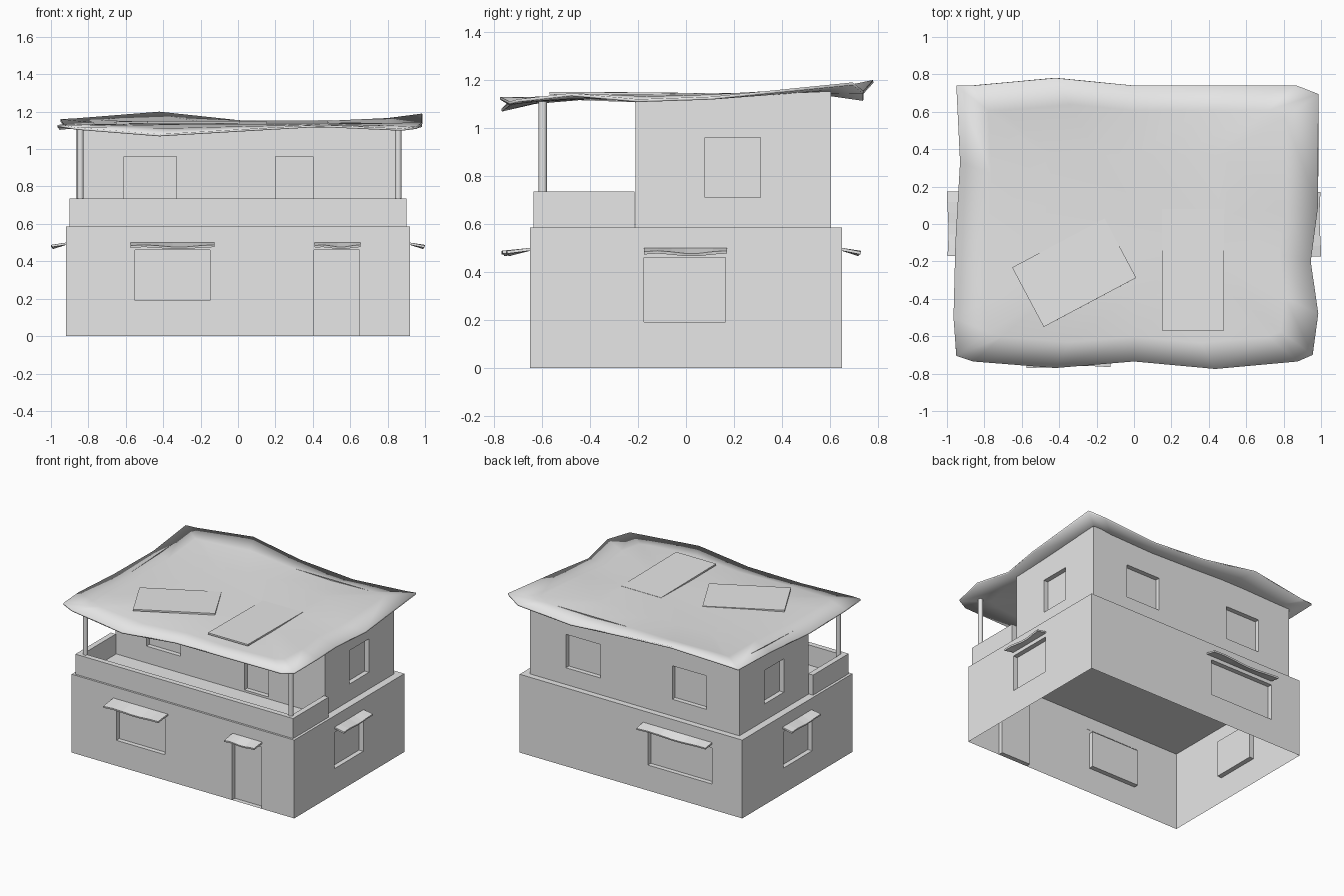
import bpy, bmesh, math
from mathutils import Vector

cube = bpy.data.objects.get("Cube")
if cube:
    bpy.data.objects.remove(cube, do_unlink=True)

plaster = bpy.data.materials.new("light_grey_plaster")
plaster.use_nodes = True
GREY = (0.8, 0.8, 0.8, 1)
plaster.diffuse_color = GREY
plaster.node_tree.nodes["Principled BSDF"].inputs["Base Color"].default_value = GREY

# Outward direction of every house side; "along" runs to the right seen from outside
SIDES = {"front": (0, -1), "right": (1, 0), "back": (0, 1), "left": (-1, 0)}


def place(side, u, d, z):
    nx, ny = SIDES[side]
    return Vector((-ny * u + nx * d, nx * u + ny * d, z))


def finish(name, bm, thickness=0, smooth=False):
    bmesh.ops.remove_doubles(bm, verts=bm.verts, dist=0.0005)
    mesh = bpy.data.meshes.new(name)
    bm.to_mesh(mesh)
    bm.free()
    obj = bpy.data.objects.new(name, mesh)
    bpy.context.collection.objects.link(obj)
    mesh.materials.append(plaster)
    if thickness:
        mod = obj.modifiers.new("Thickness", 'SOLIDIFY')
        mod.thickness = thickness
        mod.offset = -1
    if smooth:
        bpy.ops.object.select_all(action='DESELECT')
        obj.select_set(True)
        bpy.context.view_layer.objects.active = obj
        bpy.ops.object.shade_smooth_by_angle(angle=math.radians(30))
    return obj


def quad(bm, points):
    bm.faces.new([bm.verts.new(p) for p in points])


def add_box(bm, x0, x1, y0, y1, z0, z1):
    verts = bmesh.ops.create_cube(bm, size=1)["verts"]
    for v in verts:
        v.co = Vector(((x0 + x1) / 2 + v.co.x * (x1 - x0),
                       (y0 + y1) / 2 + v.co.y * (y1 - y0),
                       (z0 + z1) / 2 + v.co.z * (z1 - z0)))


def wall(name, side, u0, u1, d, z0, z1, openings, top=None):
    """Flat wall whose openings (u0, u1, z0, z1) are recessed panels."""
    bm = bmesh.new()
    inset = 0.035
    us = sorted({u0, u1, *(o[0] for o in openings), *(o[1] for o in openings)})
    zs = sorted({z0, z1, *(o[2] for o in openings), *(o[3] for o in openings)})

    def at(u, z, depth=0):
        p = place(side, u, d - depth, z)
        if top and z == z1:
            p.z = top(p.y)
        return p

    for a, b in zip(us, us[1:]):
        for c, e in zip(zs, zs[1:]):
            mu, mz = (a + b) / 2, (c + e) / 2
            if not any(o[0] < mu < o[1] and o[2] < mz < o[3] for o in openings):
                quad(bm, [at(a, c), at(b, c), at(b, e), at(a, e)])
    for a, b, c, e in openings:
        ring = [(a, c), (b, c), (b, e), (a, e)]
        quad(bm, [at(u, z, inset) for u, z in ring])
        for p, q in zip(ring, ring[1:] + ring[:1]):
            quad(bm, [at(*p), at(*q), at(*q, inset), at(*p, inset)])
    return finish(name, bm)


def canopy(name, side, u0, u1, d, reach):
    """Thin wavy awning sloping away from the wall."""
    bm = bmesh.new()
    n = 6
    rows = []
    for i in range(n + 1):
        t = i / n
        u = u0 + (u1 - u0) * t
        wave = 0.006 * math.sin(t * math.tau * 1.2 + 0.4)
        rows.append((place(side, u, d, 0.5),
                     place(side, u, d + reach * (0.95 + 0.05 * math.cos(5 * t)),
                           0.482 + wave)))
    for (a, b), (c, e) in zip(rows, rows[1:]):
        quad(bm, [a, b, e, c])
    return finish(name, bm, 0.012)


# Ground floor: four walls, open underneath, closed on top
HX, HY, GZ = 0.92, 0.65, 0.585
ground = {
    "front": (HX, HY, [(-0.55, -0.15, 0.19, 0.46), (0.405, 0.65, 0, 0.46)]),
    "right": (HY, HX, [(-0.175, 0.165, 0.19, 0.46)]),
    "back": (HX, HY, [(0.14, 0.67, 0.19, 0.46)]),
    "left": (HY, HX, [(-0.165, 0.175, 0.19, 0.46)]),
}
for side, (half, d, holes) in ground.items():
    wall("ground_wall_" + side, side, -half, half, d, 0, GZ, holes)
bm = bmesh.new()
quad(bm, [(-HX, -HY, GZ), (HX, -HY, GZ), (HX, HY, GZ), (-HX, HY, GZ)])
finish("ground_ceiling", bm)


# Upper floor, set back behind the balcony
def wall_top(y):
    return 1.118 + 0.035 * (y + 0.21) / 0.815


UX, UF, UB = 0.865, -0.21, 0.605
LOW, HIGH = 0.71, 0.96
wall("upper_wall_front", "front", -UX, UX, -UF, GZ, 1.12,
     [(-0.61, -0.33, LOW, HIGH), (0.2, 0.4, 0.6, HIGH)], wall_top)
wall("upper_wall_back", "back", -UX, UX, UB, GZ, 1.12,
     [(-0.57, -0.285, LOW, HIGH), (0.31, 0.595, LOW, HIGH)], wall_top)
wall("upper_wall_right", "right", UF, UB, UX, GZ, 1.12,
     [(0.08, 0.31, LOW, HIGH)], wall_top)
wall("upper_wall_left", "left", -UB, -UF, UX, GZ, 1.12,
     [(-0.31, -0.08, LOW, HIGH)], wall_top)

# Balcony parapet
bm = bmesh.new()
BX, BF, BT, BZ = 0.9, -0.635, 0.04, 0.735
inner = BX - BT
plan = [(-BX, -0.215), (-BX, BF), (BX, BF), (BX, -0.215)]
plan_in = [(-inner, -0.215), (-inner, BF + BT), (inner, BF + BT), (inner, -0.215)]
for i in range(3):
    base = [plan[i], plan[i + 1], plan_in[i + 1], plan_in[i]]
    quad(bm, [(x, y, BZ) for x, y in base])
    for path in (base[:2], base[2:]):
        (ax, ay), (bx, by) = path
        quad(bm, [(ax, ay, GZ), (bx, by, GZ), (bx, by, BZ), (ax, ay, BZ)])
for i in (0, 3):
    (ax, ay), (bx, by) = plan[i], plan_in[i]
    quad(bm, [(ax, ay, GZ), (bx, by, GZ), (bx, by, BZ), (ax, ay, BZ)])
bmesh.ops.recalc_face_normals(bm, faces=bm.faces)
finish("balcony_parapet", bm)

# Roof posts
for name, x in (("left", 0.857), ("right", -0.843)):
    bpy.ops.mesh.primitive_cylinder_add(vertices=12, radius=0.0175, depth=0.525,
                                        location=(x, -0.597, GZ + 0.2625))
    post = bpy.context.object
    post.name = "roof_post_" + name
    post.data.materials.append(plaster)
    bpy.ops.object.shade_smooth_by_angle(angle=math.radians(50))

# Awnings above the ground floor openings
canopy("front_window_awning", "front", -0.575, -0.125, HY, 0.12)
canopy("front_door_awning", "front", 0.41, 0.655, HY, 0.1)
canopy("right_window_awning", "right", -0.175, 0.17, HX, 0.08)
canopy("left_window_awning", "left", -0.175, 0.17, HX, 0.08)
canopy("back_window_awning", "back", 0.1, 0.67, HY, 0.08)

# Warped roof sheet: uneven rim around a nearly flat middle
rim = [(-0.95, 0.74, 1.16), (-0.86, 0.74, 1.165), (-0.42, 0.78, 1.2), (0, 0.74, 1.155),
       (0.435, 0.74, 1.125), (0.87, 0.74, 1.155), (0.985, 0.695, 1.19), (0.985, 0.1, 1.13),
       (0.945, -0.2, 1.12), (0.985, -0.48, 1.145), (0.955, -0.7, 1.12), (0.875, -0.735, 1.11),
       (0.435, -0.775, 1.13), (0, -0.735, 1.105), (-0.42, -0.77, 1.08), (-0.86, -0.735, 1.115),
       (-0.95, -0.705, 1.13), (-0.965, -0.5, 1.13), (-0.955, -0.1, 1.115), (-0.93, 0.33, 1.13)]
rim.reverse()


def roof_z(y):
    return 1.138 + 0.02 * (y + 0.2)


bm = bmesh.new()
rings = []
for scale, keep in ((1, 1), (0.82, 0.35), (0.5, 0)):
    rings.append([bm.verts.new((x * scale, y * scale,
                                roof_z(y * scale) * (1 - keep) + z * keep))
                  for x, y, z in rim])
for outer, inside in zip(rings, rings[1:]):
    for i in range(len(rim)):
        j = (i + 1) % len(rim)
        bm.faces.new([outer[i], outer[j], inside[j], inside[i]])
bm.faces.new(rings[-1])
finish("warped_roof", bm, 0.012, True)

# Two loose sheets lying on the roof
for name, cx, cy, w, h, turn in (("loose_sheet_a", -0.32, -0.26, 0.56, 0.36, 28),
                                 ("loose_sheet_b", 0.315, -0.245, 0.33, 0.65, 0)):
    bm = bmesh.new()
    add_box(bm, -w / 2, w / 2, -h / 2, h / 2, -0.006, 0.006)
    sheet = finish(name, bm)
    sheet.location = (cx, cy, roof_z(cy) + 0.005)
    sheet.rotation_euler = (math.radians(-0.5), 0, math.radians(turn))
